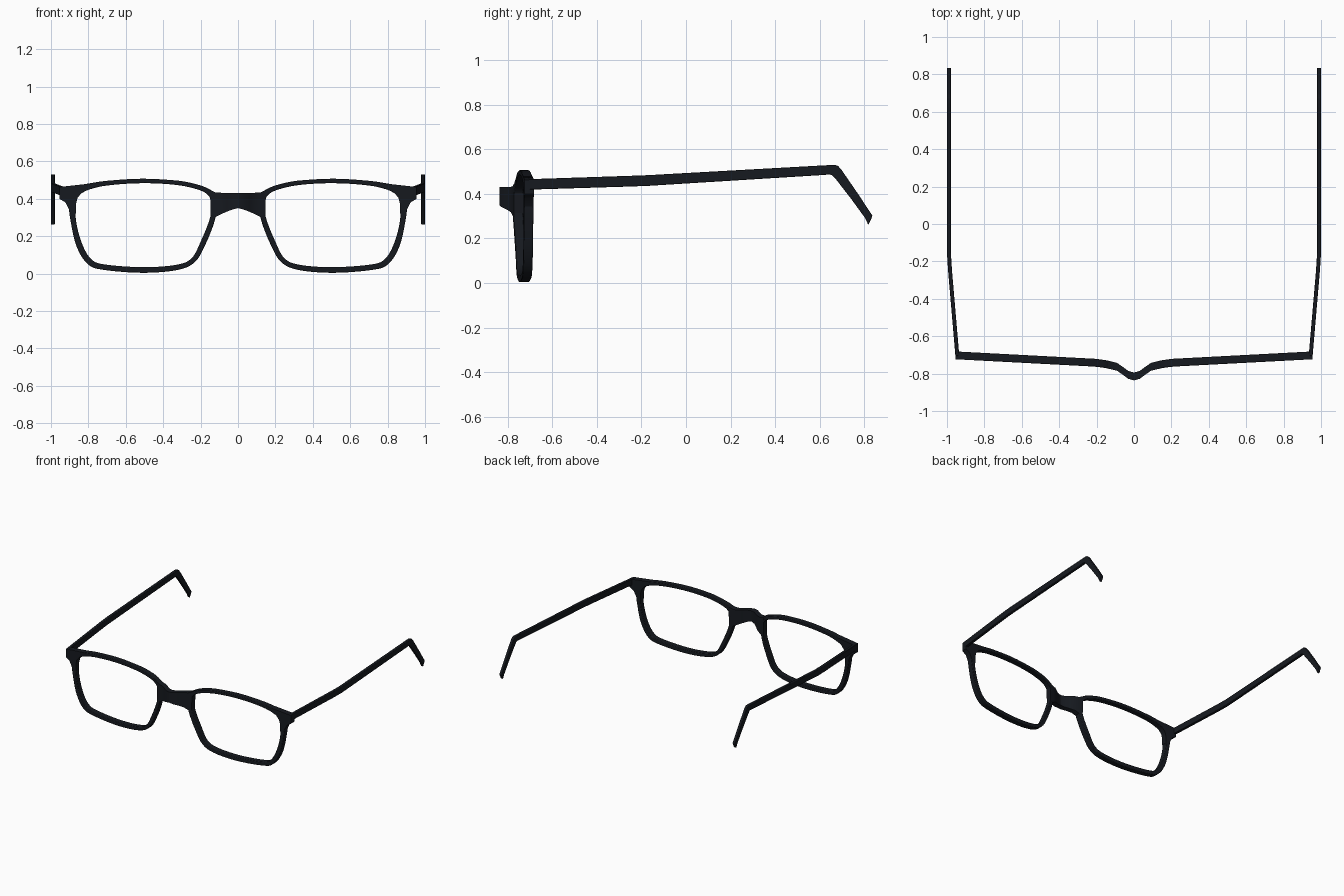
import bpy, bmesh
from mathutils import Vector

if "Cube" in bpy.data.objects:
    bpy.data.objects.remove(bpy.data.objects["Cube"])

mat = bpy.data.materials.new("black_acetate")
mat.diffuse_color = (0.008, 0.010, 0.014, 1)
mat.use_nodes = True
mat.node_tree.nodes["Principled BSDF"].inputs["Base Color"].default_value = mat.diffuse_color
HALF_DEPTH = 0.021


def front_y(x):
    """Depth of the frame front's mid-surface: swept lenses, bridge pushed forward."""
    keys = [(0, -0.815), (0.03, -0.807), (0.06, -0.785), (0.09, -0.764),
            (0.14, -0.751), (0.2, -0.742), (0.96, -0.702)]
    for (a, ya), (b, yb) in zip(keys, keys[1:]):
        if x <= b:
            return ya + (yb - ya) * (x - a) / (b - a)
    return keys[-1][1]


def smooth_loop(pts, steps=5):
    """Closed Catmull-Rom curve through the points."""
    p = [Vector(q) for q in pts]
    n, out = len(p), []
    for i in range(n):
        a, b, c, d = p[i - 1], p[i], p[(i + 1) % n], p[(i + 2) % n]
        for s in range(steps):
            t = s / steps
            out.append(0.5 * (2 * b + (c - a) * t + (2 * a - 5 * b + 4 * c - d) * t**2
                              + (3 * b - a - 3 * c + d) * t**3))
    return out


def loft(name, sections, closed=False, bevel=0.004):
    """Skin four-point sections, then mirror to the other side."""
    bm = bmesh.new()
    rows = [[bm.verts.new(v) for v in s] for s in sections]
    for r, q in zip(rows, rows[1:] + (rows[:1] if closed else [])):
        for k in range(4):
            j = (k + 1) % 4
            bm.faces.new((r[k], r[j], q[j], q[k]))
    if not closed:
        bm.faces.new(rows[0])
        bm.faces.new(rows[-1])
    bmesh.ops.recalc_face_normals(bm, faces=bm.faces)
    me = bpy.data.meshes.new(name)
    bm.to_mesh(me)
    bm.free()
    me.materials.append(mat)
    ob = bpy.data.objects.new(name, me)
    bpy.context.collection.objects.link(ob)
    if bevel:
        bv = ob.modifiers.new("soft_edges", 'BEVEL')
        bv.width, bv.segments, bv.angle_limit = bevel, 2, 0.9
    mi = ob.modifiers.new("mirror", 'MIRROR')
    mi.use_clip = False
    bpy.ops.object.select_all(action='DESELECT')
    ob.select_set(True)
    bpy.context.view_layer.objects.active = ob
    bpy.ops.object.shade_smooth_by_angle(angle=0.6)
    return ob


def front_sections(inner, outer):
    """Give paired (x, z) outlines the depth of the frame front."""
    h = HALF_DEPTH
    return [[(a[0], front_y(a[0]) - h, a[1]), (b[0], front_y(b[0]) - h, b[1]),
             (b[0], front_y(b[0]) + h, b[1]), (a[0], front_y(a[0]) + h, a[1])]
            for a, b in zip(inner, outer)]


# Lens rims: matching hole and outer outlines
hole = [(.14, .375), (.175, .432), (.28, .466), (.40, .48), (.52, .483), (.64, .477), (.75, .462),
        (.835, .43), (.867, .375), (.864, .27), (.832, .155), (.785, .078), (.715, .049),
        (.51, .034), (.335, .046), (.25, .08), (.20, .17), (.152, .29)]
outer = [(.11, .39), (.15, .450), (.27, .489), (.40, .503), (.52, .507), (.64, .501), (.76, .488),
         (.86, .46), (.902, .375), (.893, .27), (.862, .142), (.803, .05), (.72, .02),
         (.51, .004), (.325, .019), (.23, .062), (.172, .16), (.124, .285)]
loft("lens_rim", front_sections(smooth_loop(hole), smooth_loop(outer)), closed=True)

# Bridge: starts on the centre line and meets its mirror image
top = [(0, .431), (.03, .431), (.06, .431), (.09, .432), (.12, .434), (.15, .447)]
low = [(0, .35), (.03, .342), (.06, .331), (.09, .318), (.12, .302), (.145, .293)]
loft("bridge", front_sections(low, top), bevel=0)

# End pieces: flared outer corners carrying the hinges
inn = [(.76, .465), (.832, .436), (.858, .405), (.867, .37), (.867, .32)]
out = [(.80, .480), (.955, .463), (.955, .40), (.922, .38), (.897, .33)]
loft("end_piece", front_sections(inn, out), bevel=0)

# Temples: (outer x, top y, top z, bottom y, bottom z)
stations = [(.955, -.705, .466, -.705, .419), (.994, -.25, .481, -.25, .433),
            (.999, -.17, .484, -.17, .436), (1, .62, .528, .62, .485),
            (1, .668, .530, .642, .487), (1, .682, .525, .655, .484),
            (1, .697, .508, .668, .471), (1, .77, .402, .74, .378),
            (1, .836, .302, .804, .290), (1, .830, .287, .817, .261)]
loft("temple", [[(x, ty, tz), (x - .021, ty, tz), (x - .021, by, bz), (x, by, bz)]
                for x, ty, tz, by, bz in stations], bevel=0.003)
